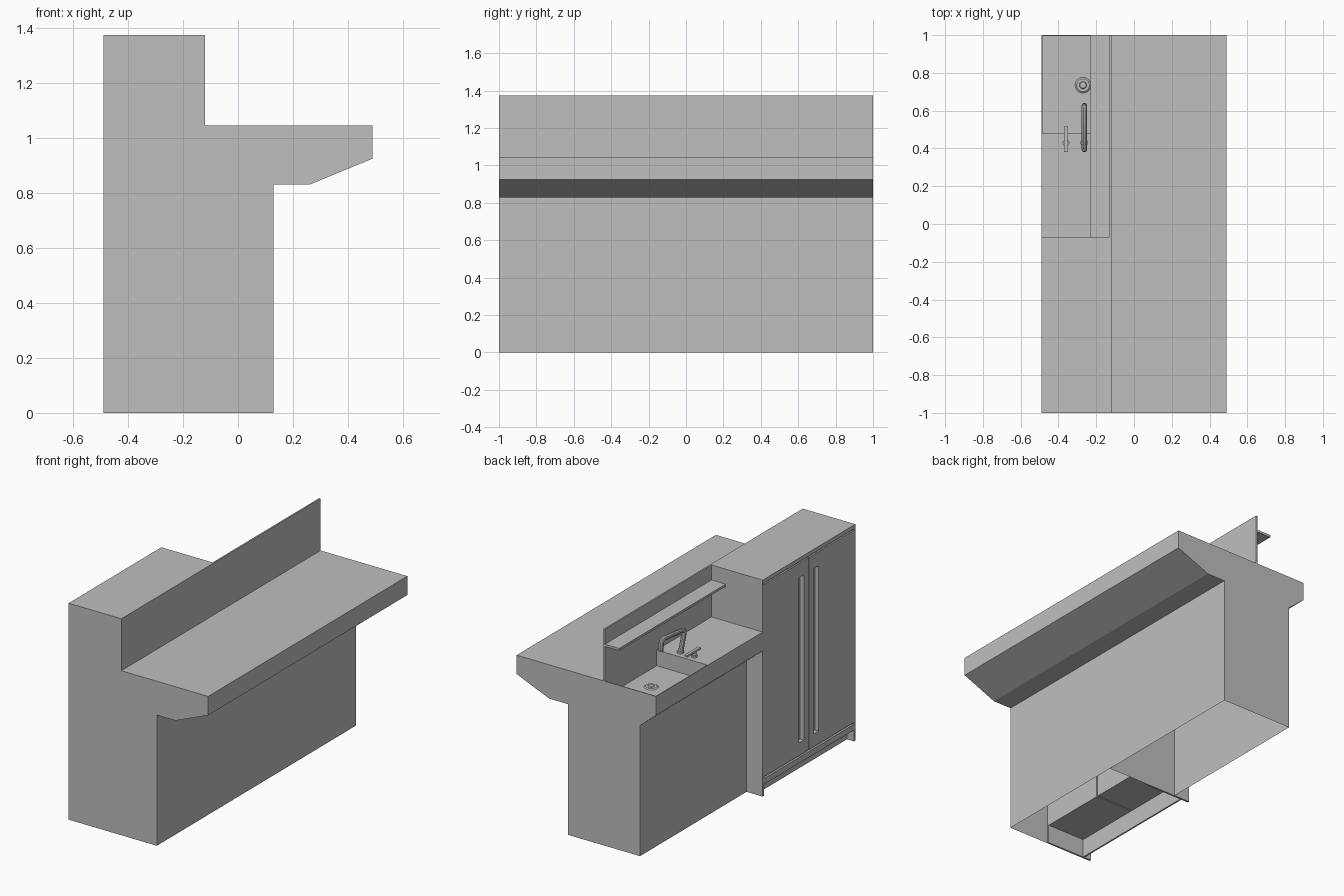
import bpy, bmesh
from mathutils import Vector

cube = bpy.data.objects.get("Cube")
if cube:
    bpy.data.objects.remove(cube, do_unlink=True)

grey = bpy.data.materials.new("light grey")
grey.use_nodes = True
COLOUR = (0.52, 0.52, 0.52, 1)
grey.diffuse_color = COLOUR
grey.node_tree.nodes["Principled BSDF"].inputs["Base Color"].default_value = COLOUR

BACK, FRONT, SPLIT = 1.0, -1.0, -0.07    # run of the bar, and where the tall unit ends
TOP, TALL = 1.045, 1.375                 # worktop and cabinet heights


def finish(name, bm):
    mesh = bpy.data.meshes.new(name)
    bm.to_mesh(mesh)
    bm.free()
    mesh.materials.append(grey)
    obj = bpy.data.objects.new(name, mesh)
    bpy.context.collection.objects.link(obj)
    return obj


def smooth(obj):
    bpy.ops.object.select_all(action='DESELECT')
    obj.select_set(True)
    bpy.context.view_layer.objects.active = obj
    bpy.ops.object.shade_smooth_by_angle()


def box_mesh(xs, ys, zs):
    bm = bmesh.new()
    bmesh.ops.create_cube(bm, size=1)
    for v in bm.verts:
        v.co = [(a + b) / 2 + c * (b - a) for (a, b), c in zip((xs, ys, zs), v.co)]
    return bm


def box(name, xs, ys, zs):
    return finish(name, box_mesh(xs, ys, zs))


def profile_mesh(points, y0, y1):
    """Extrude an x-z outline along y."""
    bm = bmesh.new()
    face = bm.faces.new([bm.verts.new((x, y0, z)) for x, z in points])
    side = bmesh.ops.extrude_face_region(bm, geom=[face], use_keep_orig=True)
    moved = [g for g in side["geom"] if isinstance(g, bmesh.types.BMVert)]
    bmesh.ops.translate(bm, verts=moved, vec=(0, y1 - y0, 0))
    bmesh.ops.recalc_face_normals(bm, faces=bm.faces[:])
    return bm


def drop_faces(bm, *normals):
    """Open the shell on the sides facing the given directions."""
    bm.normal_update()
    gone = [f for f in bm.faces for n in normals if f.normal.dot(Vector(n)) > 0.99]
    bmesh.ops.delete(bm, geom=gone, context='FACES')


def pocket(bm, normal, limits, depth):
    """Cut a rectangle into the flat side facing normal and push it in."""
    normal = Vector(normal)
    for axis, pair in limits.items():
        no = Vector([float(i == axis) for i in range(3)])
        for value in pair:
            bmesh.ops.bisect_plane(bm, geom=bm.verts[:] + bm.edges[:] + bm.faces[:],
                                   plane_co=no * value, plane_no=no)
    bm.normal_update()
    picked = [f for f in bm.faces if f.normal.dot(normal) > 0.99 and all(
        a < f.calc_center_median()[i] < b for i, (a, b) in limits.items())]
    face = max(picked, key=lambda f: f.calc_center_median().dot(normal))
    ring = bmesh.ops.extrude_face_region(bm, geom=[face])
    moved = [g for g in ring["geom"] if isinstance(g, bmesh.types.BMVert)]
    bmesh.ops.translate(bm, verts=moved, vec=-normal * depth)
    if face.is_valid:
        bmesh.ops.delete(bm, geom=[face], context='FACES_ONLY')


def cylinder(name, centre, radius, height, top_radius=None, segments=24):
    bm = bmesh.new()
    bmesh.ops.create_cone(bm, cap_ends=True, segments=segments, radius1=radius,
                          radius2=radius if top_radius is None else top_radius, depth=height)
    bmesh.ops.translate(bm, verts=bm.verts[:], vec=Vector(centre) + Vector((0, 0, height / 2)))
    obj = finish(name, bm)
    smooth(obj)
    return obj


def pipe(name, points, radius):
    curve = bpy.data.curves.new(name, 'CURVE')
    curve.dimensions = '3D'
    curve.bevel_depth = radius
    curve.bevel_resolution = 3
    curve.use_fill_caps = True
    line = curve.splines.new('POLY')
    line.points.add(len(points) - 1)
    for p, co in zip(line.points, points):
        p.co = (*co, 1)
    curve.materials.append(grey)
    obj = bpy.data.objects.new(name, curve)
    bpy.context.collection.objects.link(obj)
    bpy.ops.object.select_all(action='DESELECT')
    obj.select_set(True)
    bpy.context.view_layer.objects.active = obj
    bpy.ops.object.convert(target='MESH')
    smooth(bpy.context.view_layer.objects.active)


# Bar overhang outline shared by both halves
overhang = [(0.13, 0), (0.13, 0.83), (0.26, 0.83), (0.49, 0.925), (0.49, TOP)]

# Low counter with a sunken basin, open underneath
counter = profile_mesh(overhang + [(-0.49, TOP), (-0.49, 0.925), (-0.377, 0.83), (-0.377, 0)],
                       SPLIT, BACK)
pocket(counter, (0, 0, 1), {0: (-0.485, -0.13), 1: (0.48, 0.995)}, 0.10)
counter.normal_update()
ends = [f for f in counter.faces if f.normal.y < -0.99 and f.calc_center_median().y < 0]
bmesh.ops.delete(counter, geom=ends, context='FACES')
drop_low = [f for f in counter.faces if f.normal.z < -0.99 and f.calc_center_median().z < 0.01]
bmesh.ops.delete(counter, geom=drop_low, context='FACES')
finish("sink_counter", counter)

# Tall cabinet shell, open below and on the working side
shell = profile_mesh(overhang + [(-0.12, TOP), (-0.12, TALL), (-0.49, TALL), (-0.49, 0)],
                     FRONT, SPLIT)
shell.normal_update()
low = [f for f in shell.faces if f.normal.z < -0.99 and f.calc_center_median().z < 0.01]
bmesh.ops.delete(shell, geom=low, context='FACES')
drop_faces(shell, (-1, 0, 0))
finish("tall_cabinet_shell", shell)

# Cabinet frame: side cheeks, header, lower rail and toe board
SIDE = 0.012
for name, y in (("front_cheek", FRONT), ("inner_cheek", SPLIT - SIDE)):
    box(name, (-0.49, -0.16), (y, y + SIDE), (0, TALL))
inside = (FRONT + SIDE, SPLIT - SIDE)
box("header", (-0.49, -0.16), inside, (1.35, TALL))
box("lower_rail", (-0.488, -0.43), inside, (0.07, 0.108))
box("toe_board", (-0.44, -0.43), inside, (0, 0.12))

# Two cold boxes with doors and recessed grips
middle = (FRONT + SPLIT) / 2
for name, y0, y1, grip in (("right", inside[0], middle - 0.004, middle - 0.075),
                           ("left", middle + 0.004, inside[1], middle + 0.075)):
    box(name + "_cold_box", (-0.455, -0.16), (y0, y1), (0.12, 1.34))
    door = box_mesh((-0.488, -0.455), (y0, y1), (0.118, 1.34))
    pocket(door, (-1, 0, 0), {1: (grip - 0.025, grip + 0.025), 2: (0.2, 1.25)}, 0.025)
    finish(name + "_door", door)

# Thin splash wall and shelf
box("splash_wall", (-0.13, -0.12), (SPLIT, BACK), (TOP, TALL))
box("shelf", (-0.23, -0.13), (SPLIT, BACK), (1.265, 1.28))

# Drain
cylinder("drain_rim", (-0.27, 0.735, 0.945), 0.042, 0.006, 0.034)
cylinder("drain_plug", (-0.27, 0.735, 0.951), 0.02, 0.005, 0.016)

# Tap spout and lever
cylinder("spout_collar", (-0.263, 0.43, TOP), 0.02, 0.012)
pipe("spout", [(-0.263, 0.43, TOP), (-0.263, 0.395, 1.155), (-0.263, 0.397, 1.172),
               (-0.263, 0.412, 1.18), (-0.263, 0.60, 1.2), (-0.263, 0.617, 1.195),
               (-0.263, 0.624, 1.18), (-0.263, 0.626, 1.13)], 0.015)
cylinder("lever_collar", (-0.36, 0.43, TOP), 0.018, 0.012)
cylinder("lever_post", (-0.36, 0.43, TOP), 0.012, 0.035)
box("lever", (-0.37, -0.35), (0.38, 0.515), (1.075, 1.087))
